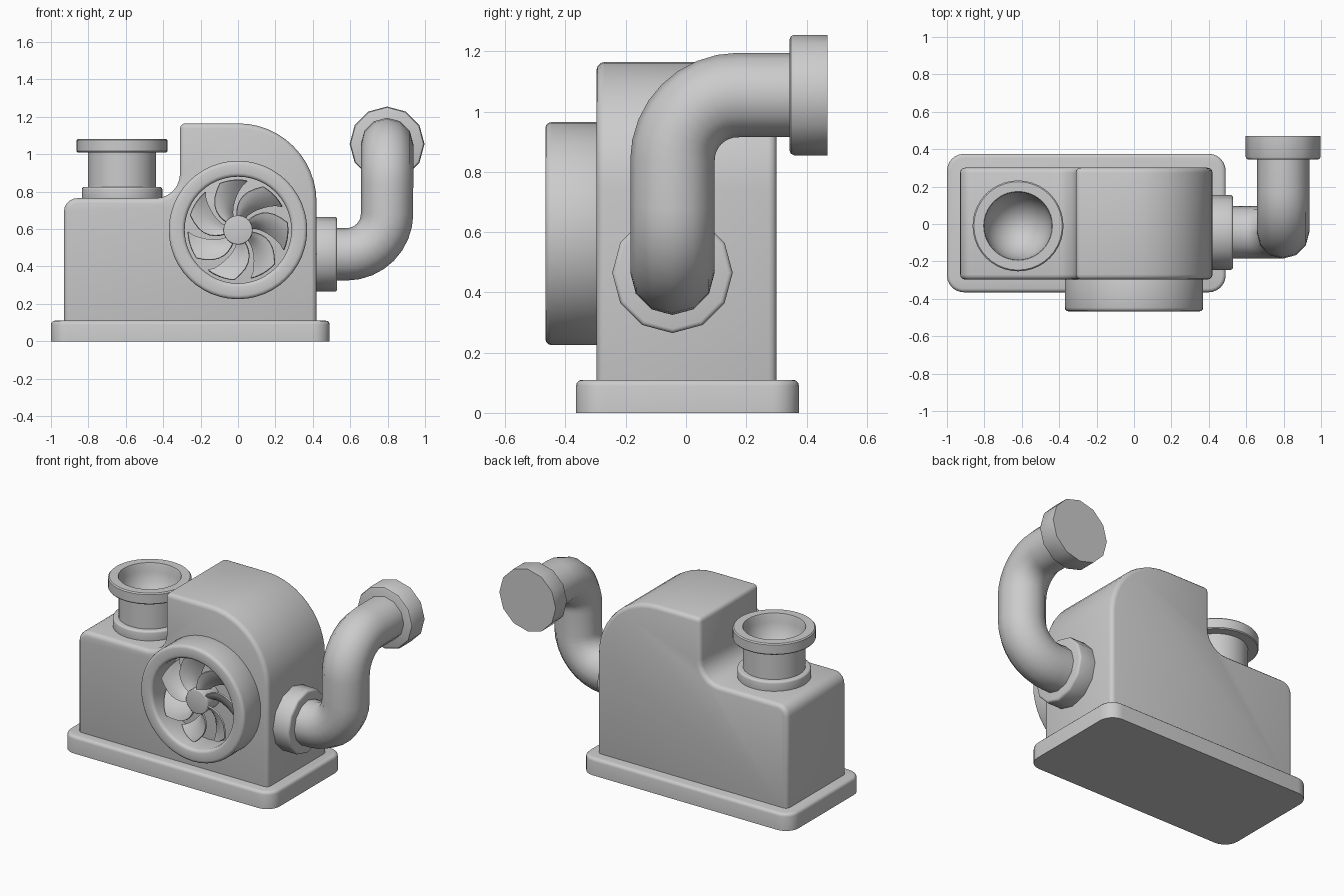
import bpy, bmesh
from math import pi, sin, cos, radians
from mathutils import Matrix, Vector

if "Cube" in bpy.data.objects:
    bpy.data.objects.remove(bpy.data.objects["Cube"])


def finish(ob, bevel=0, segs=3, angle=38):
    """Apply an optional bevel and shade smooth by angle."""
    bpy.ops.object.select_all(action='DESELECT')
    bpy.context.view_layer.objects.active = ob
    ob.select_set(True)
    if bevel:
        m = ob.modifiers.new("bevel", 'BEVEL')
        m.width, m.segments = bevel, segs
        m.limit_method, m.angle_limit = 'ANGLE', radians(40)
        m.use_clamp_overlap = False
    bpy.ops.object.convert(target='MESH')
    bpy.ops.object.shade_smooth_by_angle(angle=radians(angle))
    return ob


def to_object(name, bm):
    bmesh.ops.recalc_face_normals(bm, faces=bm.faces)
    me = bpy.data.meshes.new(name)
    bm.to_mesh(me)
    bm.free()
    ob = bpy.data.objects.new(name, me)
    bpy.context.collection.objects.link(ob)
    return ob


def lathe(name, profile, n, matrix, closed=False, bevel=0):
    """Revolve (radius, height) points about local z."""
    bm = bmesh.new()
    vs = [bm.verts.new((r, 0, h)) for r, h in profile]
    es = [bm.edges.new(p) for p in zip(vs, vs[1:])]
    if closed:
        es.append(bm.edges.new((vs[-1], vs[0])))
    bmesh.ops.spin(bm, geom=vs + es, cent=(0, 0, 0), axis=(0, 0, 1),
                   angle=2 * pi, steps=n, use_merge=False)
    bmesh.ops.remove_doubles(bm, verts=bm.verts, dist=1e-4)
    bm.transform(matrix)
    return finish(to_object(name, bm), bevel)


def extrude(name, pts, vec):
    bm = bmesh.new()
    f = bm.faces.new([bm.verts.new(p) for p in pts])
    r = bmesh.ops.extrude_face_region(bm, geom=[f])
    bmesh.ops.translate(bm, vec=vec, verts=[v for v in r['geom'] if isinstance(v, bmesh.types.BMVert)])
    return to_object(name, bm)


def arc(cx, cy, r, a0, a1, n):
    return [(cx + r * cos(radians(a0 + (a1 - a0) * i / n)),
             cy + r * sin(radians(a0 + (a1 - a0) * i / n))) for i in range(n + 1)]


T = Matrix.Translation
FRONT = Matrix.Rotation(pi / 2, 4, 'X')     # local z -> -y
RIGHT = Matrix.Rotation(pi / 2, 4, 'Y')     # local z -> +x
BACK = Matrix.Rotation(-pi / 2, 4, 'X')     # local z -> +y

# base plate with rounded corners
c = 0.09
plan = (arc(0.49 - c, 0.375 - c, c, 0, 90, 6) + arc(-1 + c, 0.375 - c, c, 90, 180, 6)
        + arc(-1 + c, -0.365 + c, c, 180, 270, 6) + arc(0.49 - c, -0.365 + c, c, 270, 360, 6))
base = extrude("base_plate", [(x, y, 0) for x, y in plan], (0, 0, 0.11))
bm = bmesh.new()
bm.from_mesh(base.data)
top = [e for e in bm.edges if all(v.co.z > 0.1 for v in e.verts)]
bmesh.ops.bevel(bm, geom=top, offset=0.02, segments=3, profile=0.5, affect='EDGES')
bm.to_mesh(base.data)
bm.free()
finish(base)

# stepped housing with a big rounded shoulder
side = ([(0.42, 0.06)] + arc(0, 0.745, 0.42, 0, 90, 12) + [(-0.31, 1.165)]
        + arc(-0.44, 0.895, 0.13, 0, -90, 6) + arc(-0.86, 0.695, 0.07, 90, 180, 5) + [(-0.93, 0.06)])
housing = extrude("housing", [(x, -0.297, z) for x, z in side], (0, 0.598, 0))
finish(housing, 0.027)

# fan shroud and hub
fan = T((0, 0, 0.595)) @ FRONT
lathe("fan_shroud", [(0.285, 0.28), (0.37, 0.28), (0.37, 0.467), (0.285, 0.467)], 48, fan, True, 0.02)
lathe("fan_hub", [(0, 0.28), (0.078, 0.28), (0.078, 0.42), (0, 0.42)], 24, fan, False, 0.006)

# seven swept, pitched blades
bm = bmesh.new()
NR, NW = 7, 5
for k in range(7):
    rows = []
    for i in range(NR + 1):
        t = i / NR
        r = 0.07 + 0.198 * t
        mid = radians(50 + k * 360 / 7 + 28 - 34 * t ** 1.3)
        half = radians(17 + 4 * sin(pi * min(1, t * 1.1)) - 1 * t)
        row = []
        for j in range(NW + 1):
            s = 2 * j / NW - 1
            a = mid + s * half
            row.append(bm.verts.new((r * cos(a), r * sin(a), 0.375 + 0.035 * s + 0.012 * (1 - s * s))))
        rows.append(row)
    for a, b in zip(rows, rows[1:]):
        for j in range(NW):
            bm.faces.new((a[j], b[j], b[j + 1], a[j + 1]))
bm.transform(fan)
blades = to_object("fan_blades", bm)
sol = blades.modifiers.new("thickness", 'SOLIDIFY')
sol.thickness, sol.offset = 0.01, 0
finish(blades)

# intake neck with flanges and a bowl-shaped opening
intake = T((-0.62, -0.01, 0))
lathe("intake_collar", [(0, 0.74), (0.215, 0.74), (0.215, 0.825), (0, 0.825)], 40, intake, False, 0.012)
bowl = arc(0, 0, 1, 0, -90, 8)
lathe("intake_neck", [(0, 0.79), (0.182, 0.79), (0.182, 1.01), (0.238, 1.01), (0.243, 1.016), (0.243, 1.075),
      (0.236, 1.082), (0.184, 1.082)] + [(0.18 * x, 1.07 + 0.22 * z) for x, z in bowl], 40, intake)

# exhaust pipe: out to the right, up, then to the back
PX, PY, Z0, Z1, R = 0.797, -0.045, 0.465, 1.055, 0.217
path = [(0.45, PY, Z0)]
path += [(x, PY, z) for x, z in arc(PX - R, Z0 + R, R, -90, 0, 8)]
path += [(PX, y, z) for y, z in arc(PY + R, Z1 - R, R, 180, 90, 8)]
path += [(PX, 0.4, Z1)]
cu = bpy.data.curves.new("exhaust_pipe", 'CURVE')
cu.dimensions = '3D'
cu.bevel_depth, cu.bevel_resolution = 0.14, 4
sp = cu.splines.new('POLY')
sp.points.add(len(path) - 1)
for p, co in zip(sp.points, path):
    p.co = (*co, 1)
pipe = bpy.data.objects.new("exhaust_pipe", cu)
bpy.context.collection.objects.link(pipe)
finish(pipe, angle=50)

# twelve-sided pipe flanges
lathe("inner_flange", [(0, -0.03), (0.2, -0.03), (0.2, 0.11), (0, 0.11)], 12,
      T((0.42, PY, Z0)) @ RIGHT, False, 0.014)
lathe("outer_flange", [(0, 0), (0.185, 0), (0.195, 0.004), (0.2, 0.015), (0.2, 0.126), (0, 0.126)], 12,
      T((PX, 0.344, Z1)) @ BACK)
